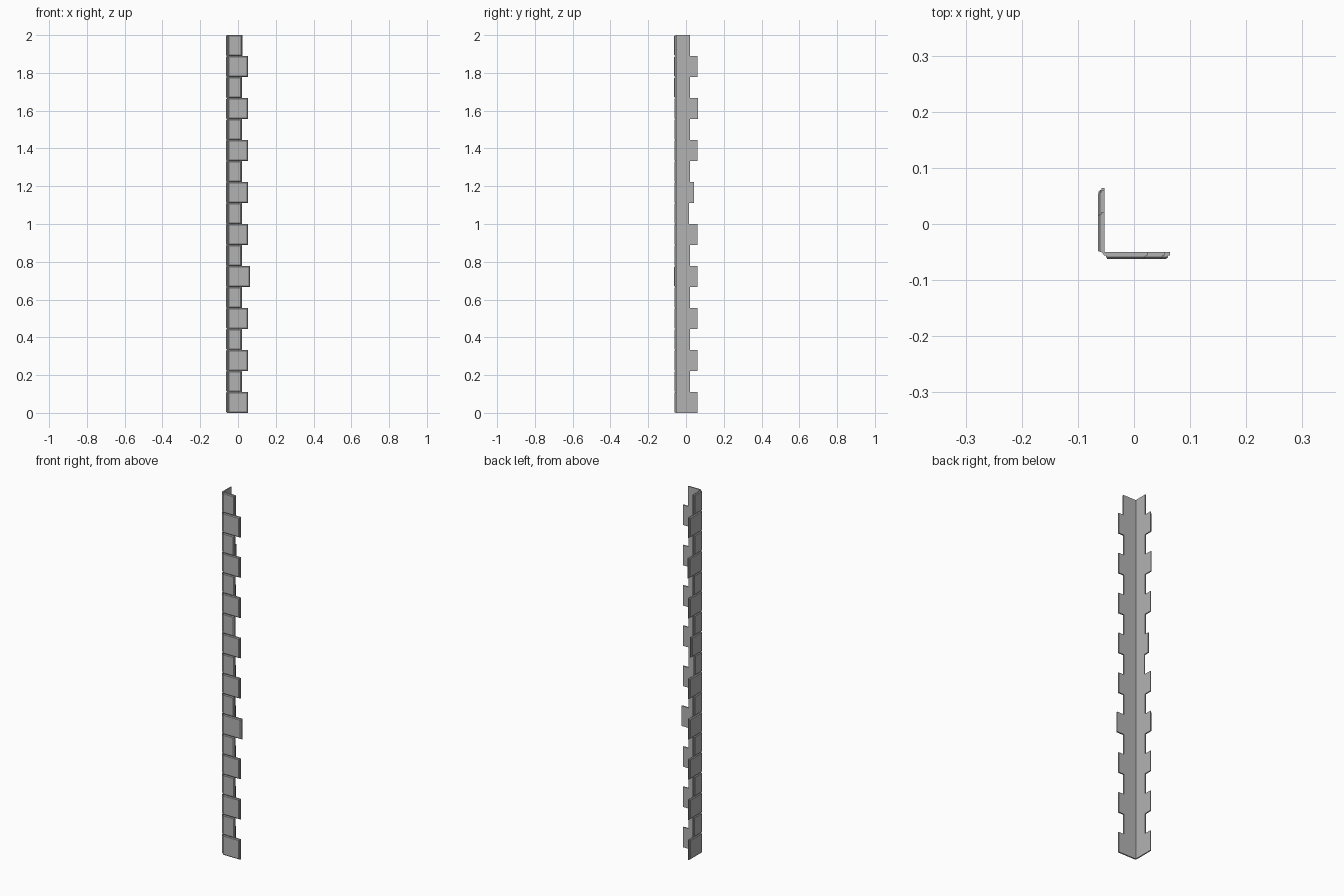
import bpy, bmesh, random

cube = bpy.data.objects.get("Cube")
if cube:
    bpy.data.objects.remove(cube)
random.seed(4)

stone = bpy.data.materials.new("grey stone")
stone.use_nodes = True
colour = (0.45, 0.45, 0.45, 1)
stone.diffuse_color = colour
stone.node_tree.nodes["Principled BSDF"].inputs["Base Color"].default_value = colour

COUNT = 18
HEIGHT = 2 / COUNT
INNER_X, INNER_Y = -0.053, -0.050    # back faces of the two legs
OUTER_X, OUTER_Y = -0.058, -0.056    # front faces of the thin backing
START = -0.050                       # where the raised faces begin


def loft(bm, rings):
    """Join closed rings of equal length and cap both ends."""
    rows = [[bm.verts.new(p) for p in ring] for ring in rings]
    for a, b in zip(rows, rows[1:]):
        for i in range(len(a)):
            j = (i + 1) % len(a)
            bm.faces.new((a[i], a[j], b[j], b[i]))
    bm.faces.new(rows[0][::-1])
    bm.faces.new(rows[-1])


def raised_face(bm, end, z0, z1, depth, place):
    """Shallow plate with chamfered borders on one leg."""
    rings = []
    for inset, d in ((0.001, -0.001), (0.001, depth * 0.4), (0.005, depth)):
        a, b = START + inset * 0.4, end - inset - 0.002
        rings.append([place(u, d, z) for u, z in
                      ((a, z0 + inset), (b, z0 + inset),
                       (b, z1 - inset), (a, z1 - inset))])
    loft(bm, rings)


def quoin(index):
    wide = index % 2 == 0
    front = 0.054 if wide else 0.021
    side = 0.060 if wide else 0.021
    # A few irregular stones
    front = {6: 0.064, 17: 0.024}.get(index, front)
    side = {10: 0.042, 9: 0.015, 14: 0.064}.get(index, side)
    z0, z1 = index * HEIGHT, (index + 1) * HEIGHT

    bm = bmesh.new()
    # Thin angled backing with a blunted outer corner
    outline = [(INNER_X, INNER_Y), (INNER_X, side), (OUTER_X, side),
               (OUTER_X, START), (START - 0.003, OUTER_Y),
               (front, OUTER_Y), (front, INNER_Y)]
    loft(bm, [[(x, y, z) for x, y in outline] for z in (z0, z1)])
    # Raised stone face on each leg
    depth = random.uniform(0.005, 0.0065)
    raised_face(bm, front, z0, z1, depth, lambda u, d, z: (u, OUTER_Y - d, z))
    raised_face(bm, side, z0, z1, depth, lambda u, d, z: (OUTER_X - d, u, z))
    bmesh.ops.recalc_face_normals(bm, faces=bm.faces)

    name = ("wide" if wide else "narrow") + f"_corner_stone_{index + 1}"
    mesh = bpy.data.meshes.new(name)
    bm.to_mesh(mesh)
    bm.free()
    mesh.materials.append(stone)
    bpy.context.collection.objects.link(bpy.data.objects.new(name, mesh))


for i in range(COUNT):
    quoin(i)
